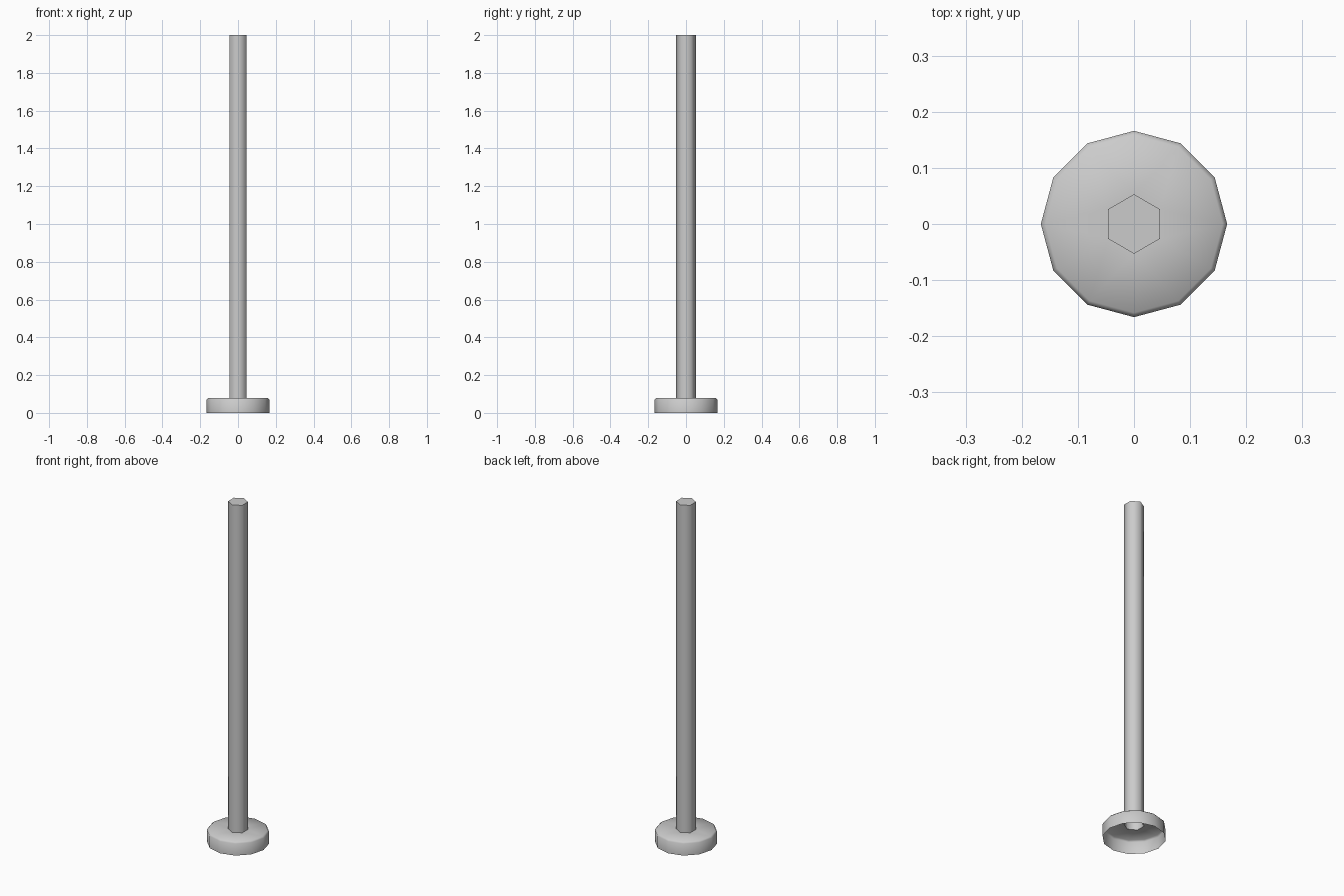
import bpy, bmesh
from math import cos, sin, pi, radians

if "Cube" in bpy.data.objects:
    bpy.data.objects.remove(bpy.data.objects["Cube"])

bm = bmesh.new()


def ring(n, r, z, start=0.0):
    return [bm.verts.new((r * cos(start + 2 * pi * i / n),
                          r * sin(start + 2 * pi * i / n), z)) for i in range(n)]


def wall(low, high):
    n = len(low)
    for i in range(n):
        j = (i + 1) % n
        bm.faces.new((low[i], low[j], high[j], high[i]))


# Open-bottomed twelve-sided foot with a small chamfer
rim = ring(12, 0.166, 0.0)
shoulder = ring(12, 0.166, 0.07)
top = ring(12, 0.158, 0.079)
wall(rim, shoulder)
wall(shoulder, top)

# Six-sided pole rising from the foot, closed at the top
pole_base = ring(6, 0.053, 0.079, pi / 6)
pole_top = ring(6, 0.053, 2.0, pi / 6)
wall(pole_base, pole_top)
bm.faces.new(pole_top)

# Flat top of the foot around the pole
for i in range(6):
    k = 2 * i + 1
    bm.faces.new((top[k], top[(k + 1) % 12], top[(k + 2) % 12],
                  pole_base[(i + 1) % 6], pole_base[i]))

mesh = bpy.data.meshes.new("pole_with_foot")
bm.to_mesh(mesh)
bm.free()
obj = bpy.data.objects.new("pole_with_foot", mesh)
bpy.context.collection.objects.link(obj)

# Smooth sides, sharp right-angle edges
bpy.context.view_layer.objects.active = obj
obj.select_set(True)
bpy.ops.object.shade_smooth_by_angle(angle=radians(65))
